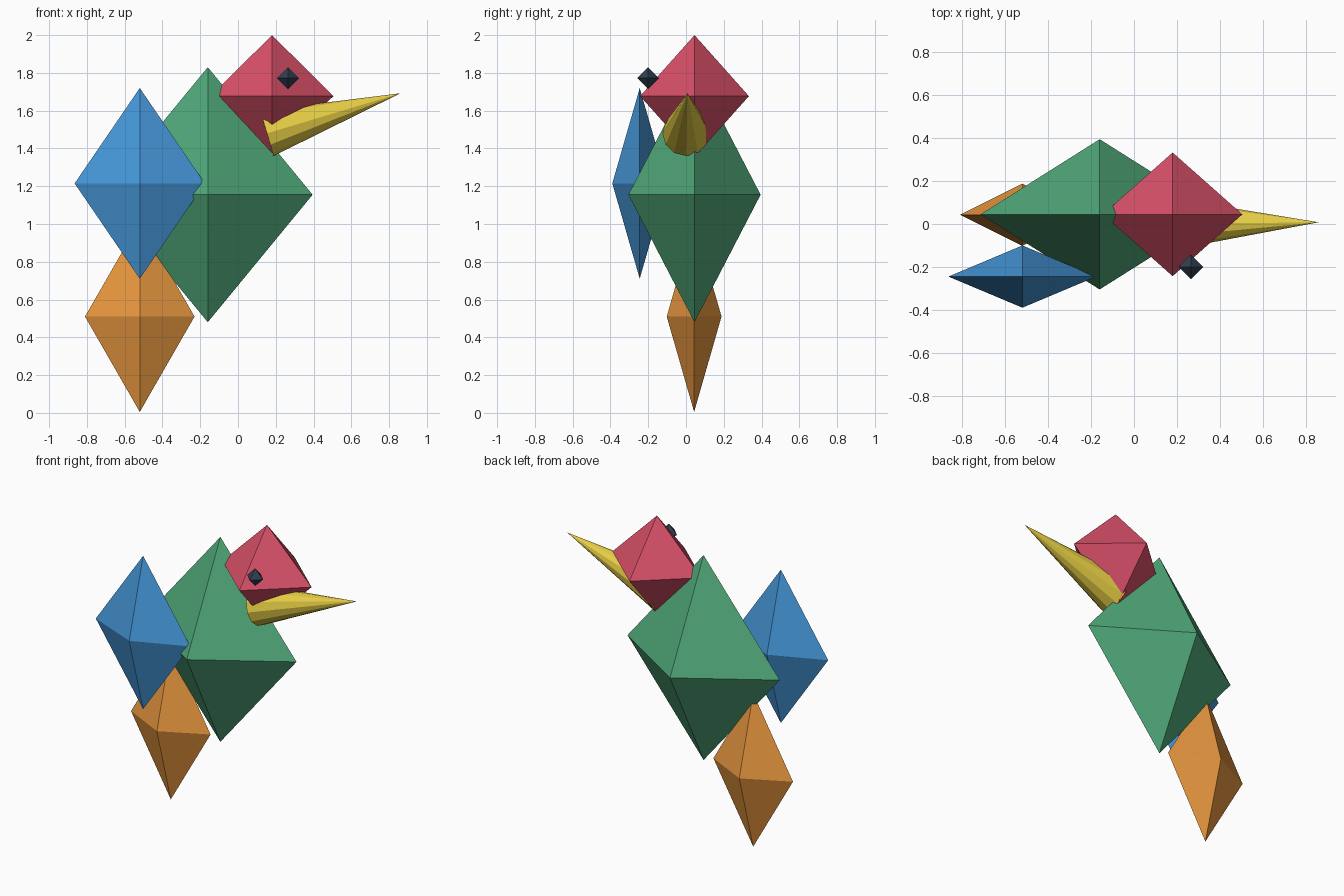
import bpy, bmesh
from mathutils import Vector, Matrix

if "Cube" in bpy.data.objects:
    bpy.data.objects.remove(bpy.data.objects["Cube"])


def finish(name, bm, color):
    bmesh.ops.recalc_face_normals(bm, faces=bm.faces)
    mesh = bpy.data.meshes.new(name)
    bm.to_mesh(mesh)
    bm.free()
    obj = bpy.data.objects.new(name, mesh)
    bpy.context.collection.objects.link(obj)
    mat = bpy.data.materials.new(name + "_color")
    mat.diffuse_color = (*color, 1)
    mat.use_nodes = True
    mat.node_tree.nodes["Principled BSDF"].inputs["Base Color"].default_value = mat.diffuse_color
    mesh.materials.append(mat)
    return obj


def octahedron(name, center, radii, color):
    bm = bmesh.new()
    for axis in range(3):
        for sign in (-1, 1):
            p = Vector(center)
            p[axis] += sign * radii[axis]
            bm.verts.new(p)
    bmesh.ops.convex_hull(bm, input=bm.verts)
    return finish(name, bm, color)


def cone(name, base, tip, radius, sides, color):
    base, tip = Vector(base), Vector(tip)
    axis = tip - base
    place = (Matrix.Translation((base + tip) / 2)
             @ axis.to_track_quat('Z', 'Y').to_matrix().to_4x4())
    bm = bmesh.new()
    bmesh.ops.create_cone(bm, cap_ends=True, segments=sides, radius1=radius,
                          radius2=0, depth=axis.length, matrix=place)
    bmesh.ops.remove_doubles(bm, verts=bm.verts, dist=0.0001)
    return finish(name, bm, color)


# Body, wing, tail, head and eye are stretched octahedra
octahedron("body", (-0.16, 0.045, 1.155), (0.555, 0.35, 0.675), (0.08, 0.39, 0.19))
octahedron("wing", (-0.52, -0.245, 1.215), (0.345, 0.145, 0.505), (0.06, 0.31, 0.69))
octahedron("tail", (-0.52, 0.043, 0.51), (0.29, 0.145, 0.505), (0.80, 0.31, 0.05))
octahedron("head", (0.18, 0.045, 1.677), (0.325, 0.288, 0.323), (0.69, 0.08, 0.14))
octahedron("eye", (0.265, -0.2, 1.772), (0.058, 0.058, 0.058), (0.03, 0.05, 0.08))

# Beak tilts up from the front of the head
cone("beak", (0.152, 0, 1.48), (0.86, 0.008, 1.692), 0.125, 12, (0.80, 0.62, 0.06))
